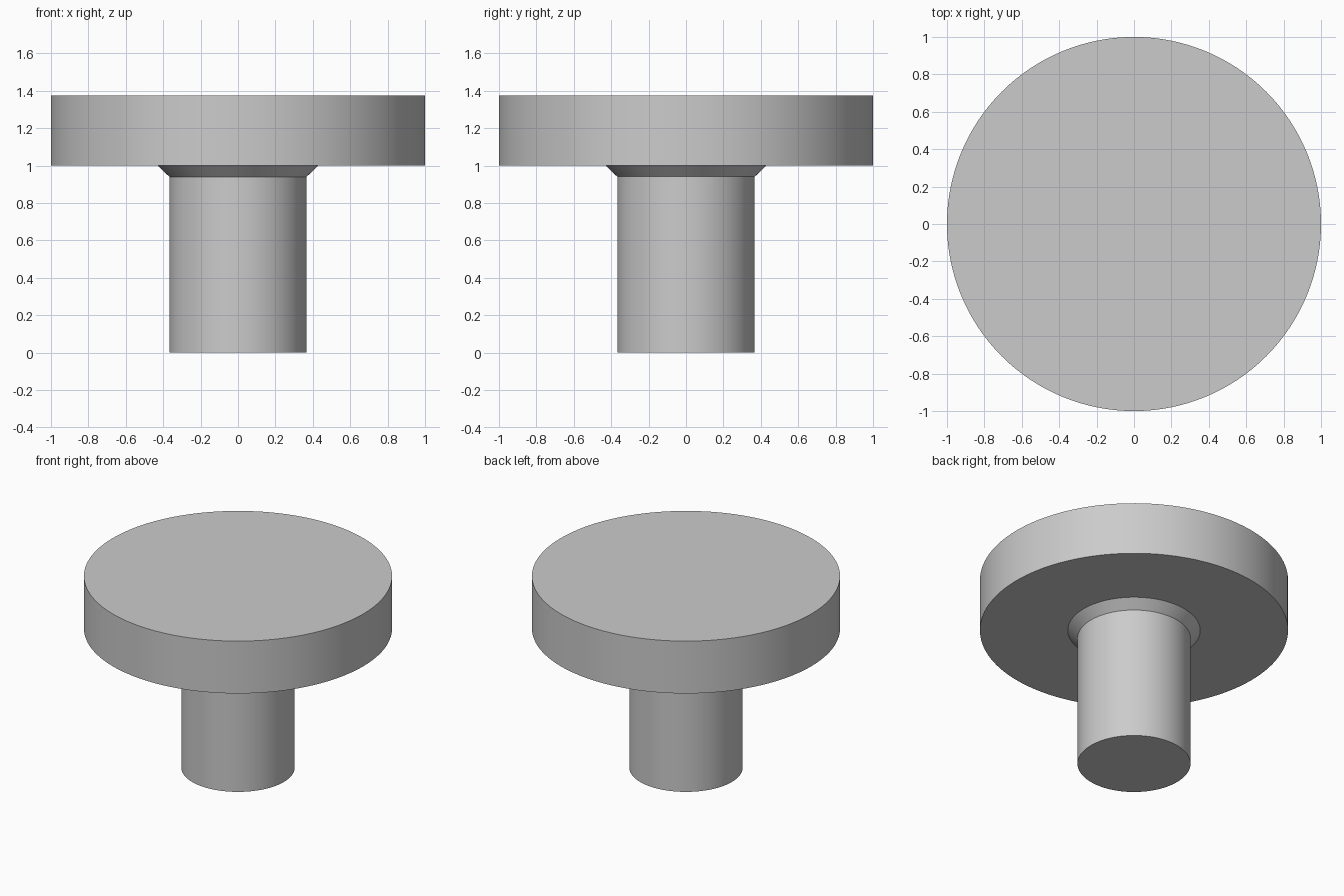
import bpy
import bmesh
import math

cube = bpy.data.objects.get("Cube")
if cube:
    bpy.data.objects.remove(cube, do_unlink=True)

SEGMENTS = 128
STEM_R, FLARE_R, HEAD_R = 0.367, 0.43, 1.0
FLARE_Z, HEAD_Z, TOP_Z = 0.94, 1.0, 1.375

# Plain grey material
grey = bpy.data.materials.new("grey")
grey.use_nodes = True
colour = (0.6, 0.6, 0.6, 1.0)
grey.diffuse_color = colour
grey.node_tree.nodes["Principled BSDF"].inputs["Base Color"].default_value = colour


def lathe(name, profile):
    """Turn a list of (radius, height) points into a closed solid."""
    bm = bmesh.new()
    rings = []
    for radius, z in profile:
        ring = []
        for i in range(SEGMENTS):
            a = math.tau * i / SEGMENTS
            ring.append(bm.verts.new((radius * math.cos(a), radius * math.sin(a), z)))
        rings.append(ring)
    for low, high in zip(rings, rings[1:]):
        for i in range(SEGMENTS):
            j = (i + 1) % SEGMENTS
            bm.faces.new((low[i], low[j], high[j], high[i]))
    bm.faces.new(rings[0][::-1])
    bm.faces.new(rings[-1])
    bmesh.ops.recalc_face_normals(bm, faces=bm.faces)
    mesh = bpy.data.meshes.new(name)
    bm.to_mesh(mesh)
    bm.free()
    mesh.materials.append(grey)
    obj = bpy.data.objects.new(name, mesh)
    bpy.context.collection.objects.link(obj)
    bpy.ops.object.select_all(action="DESELECT")
    obj.select_set(True)
    bpy.context.view_layer.objects.active = obj
    bpy.ops.object.shade_smooth_by_angle(angle=math.radians(30))
    return obj


# One turned solid: round stem, chamfered collar and wide flat head
lathe("round_head_with_stem", [
    (STEM_R, 0.0),
    (STEM_R, FLARE_Z),
    (FLARE_R, HEAD_Z),
    (HEAD_R, HEAD_Z),
    (HEAD_R, TOP_Z),
])
